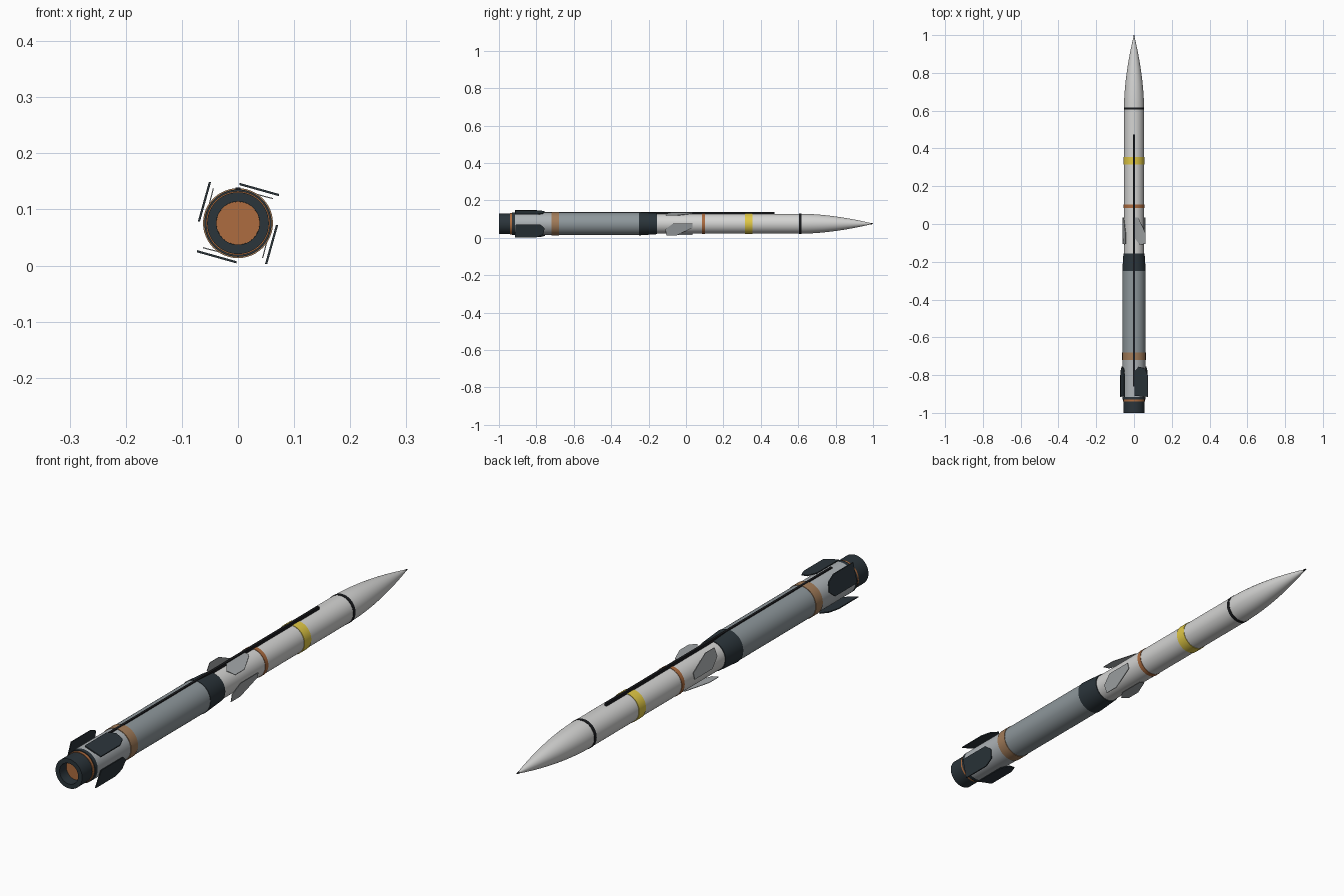
import bpy, bmesh, math
from mathutils import Matrix, Vector

if "Cube" in bpy.data.objects:
    bpy.data.objects.remove(bpy.data.objects["Cube"])

AXIS_Z = 0.0755
SEGMENTS = 48


def material(name, rgb):
    m = bpy.data.materials.new(name)
    m.use_nodes = True
    m.diffuse_color = (*rgb, 1)
    m.node_tree.nodes["Principled BSDF"].inputs["Base Color"].default_value = (*rgb, 1)
    return m


WHITE = material("off white paint", (0.66, 0.66, 0.65))
GRAY = material("blue gray paint", (0.27, 0.31, 0.33))
LIGHT_GRAY = material("light gray paint", (0.42, 0.45, 0.47))
FIN_GRAY = material("fin gray", (0.36, 0.38, 0.39))
DARK = material("dark slate", (0.024, 0.035, 0.043))
BLACK = material("black", (0.01, 0.011, 0.013))
COPPER = material("copper", (0.42, 0.15, 0.05))
TAN = material("tan band", (0.36, 0.2, 0.1))
YELLOW = material("yellow band", (0.75, 0.58, 0.06))


def finish(bm, name, mat, smooth=True):
    bmesh.ops.recalc_face_normals(bm, faces=bm.faces)
    mesh = bpy.data.meshes.new(name)
    bm.to_mesh(mesh)
    bm.free()
    obj = bpy.data.objects.new(name, mesh)
    bpy.context.collection.objects.link(obj)
    mesh.materials.append(mat)
    if smooth:
        bpy.ops.object.select_all(action="DESELECT")
        obj.select_set(True)
        bpy.context.view_layer.objects.active = obj
        bpy.ops.object.shade_smooth_by_angle(angle=math.radians(35))
    return obj


def lathe(name, profile, mat):
    """Spin (y, radius) points around the long axis."""
    bm = bmesh.new()
    verts = [bm.verts.new((r, y, 0)) for y, r in profile]
    edges = [bm.edges.new(pair) for pair in zip(verts, verts[1:])]
    bmesh.ops.spin(bm, geom=verts + edges, cent=(0, 0, 0), axis=(0, 1, 0),
                   angle=math.tau, steps=SEGMENTS, use_duplicate=False)
    bmesh.ops.remove_doubles(bm, verts=bm.verts, dist=1e-5)
    bmesh.ops.translate(bm, verts=bm.verts, vec=(0, 0, AXIS_Z))
    return finish(bm, name, mat)


def tube(name, y0, y1, r0, mat, r1=None):
    r1 = r0 if r1 is None else r1
    return lathe(name, [(y0, 0), (y0, r0), (y1, r1), (y1, 0)], mat)


# Nozzle with a recessed throat
lathe("nozzle", [(-0.95, 0), (-0.95, 0.0385), (-1, 0.0385), (-1, 0.055),
                 (-0.94, 0.055), (-0.94, 0)], DARK)
tube("nozzle_throat", -0.96, -0.945, 0.0384, COPPER)
tube("nozzle_seal", -0.94, -0.93, 0.057, COPPER)
tube("rear_collar", -0.93, -0.915, 0.06, DARK)

# Booster
tube("booster_tail", -0.915, -0.72, 0.06, LIGHT_GRAY)
tube("booster_band", -0.72, -0.68, 0.0623, TAN)
tube("booster_body", -0.68, -0.25, 0.0605, GRAY)
tube("stage_adapter", -0.25, -0.155, 0.0623, DARK, 0.056)

# Upper stage and its bands
tube("upper_body", -0.155, 0.62, 0.053, WHITE)
for name, y0, y1, r, mat in (("copper_band", 0.085, 0.102, 0.0545, COPPER),
                             ("yellow_band", 0.315, 0.355, 0.055, YELLOW),
                             ("nose_joint_band", 0.605, 0.618, 0.0542, BLACK)):
    tube(name, y0, y1, r, mat)

# Ogive nose
steps = [i / 16 for i in range(17)]
ogive = [(0.62 + 0.37 * t, 0.003 + 0.05 * (1 - t ** 1.75)) for t in steps]
lathe("nose_cone", [(0.62, 0)] + ogive + [(0.99, 0)], WHITE)
tube("nose_tip", 0.988, 1.0, 0.0038, BLACK, 0.002)

# Cable raceway along the top
bm = bmesh.new()
bmesh.ops.create_cube(bm, size=1, matrix=Matrix.Translation((0, -0.193, 0.13))
                      @ Matrix.Diagonal((0.009, 1.335, 0.018, 1)))
finish(bm, "cable_raceway", BLACK, smooth=False)


def folded_fins(name, outline, root_height, slope, thickness, mat):
    """Four tangential plates, each drawn as (outward, y) on a tilted plane."""
    for i in range(4):
        bm = bmesh.new()
        face = bm.faces.new([bm.verts.new((x, y, root_height - slope * x))
                             for x, y in outline])
        ext = bmesh.ops.extrude_face_region(bm, geom=[face])
        moved = [v for v in ext["geom"] if isinstance(v, bmesh.types.BMVert)]
        bmesh.ops.translate(bm, verts=moved, vec=(0, 0, -thickness))
        bmesh.ops.rotate(bm, verts=bm.verts, cent=(0, 0, 0),
                         matrix=Matrix.Rotation(i * math.pi / 2, 3, "Y"))
        bmesh.ops.translate(bm, verts=bm.verts, vec=(0, 0, AXIS_Z))
        finish(bm, f"{name}_{i + 1}", mat, smooth=False)


folded_fins("booster_fin",
            [(0.003, -0.91), (0.073, -0.915), (0.073, -0.8), (0.058, -0.765),
             (0.025, -0.755), (0.003, -0.78)], 0.0725, 0.28, 0.004, DARK)
folded_fins("mid_fin",
            [(0.0, -0.07), (0.03, -0.11), (0.062, -0.105), (0.062, -0.05),
             (0.022, 0.035), (0.0, 0.035)], 0.061, 0.26, 0.002, FIN_GRAY)
